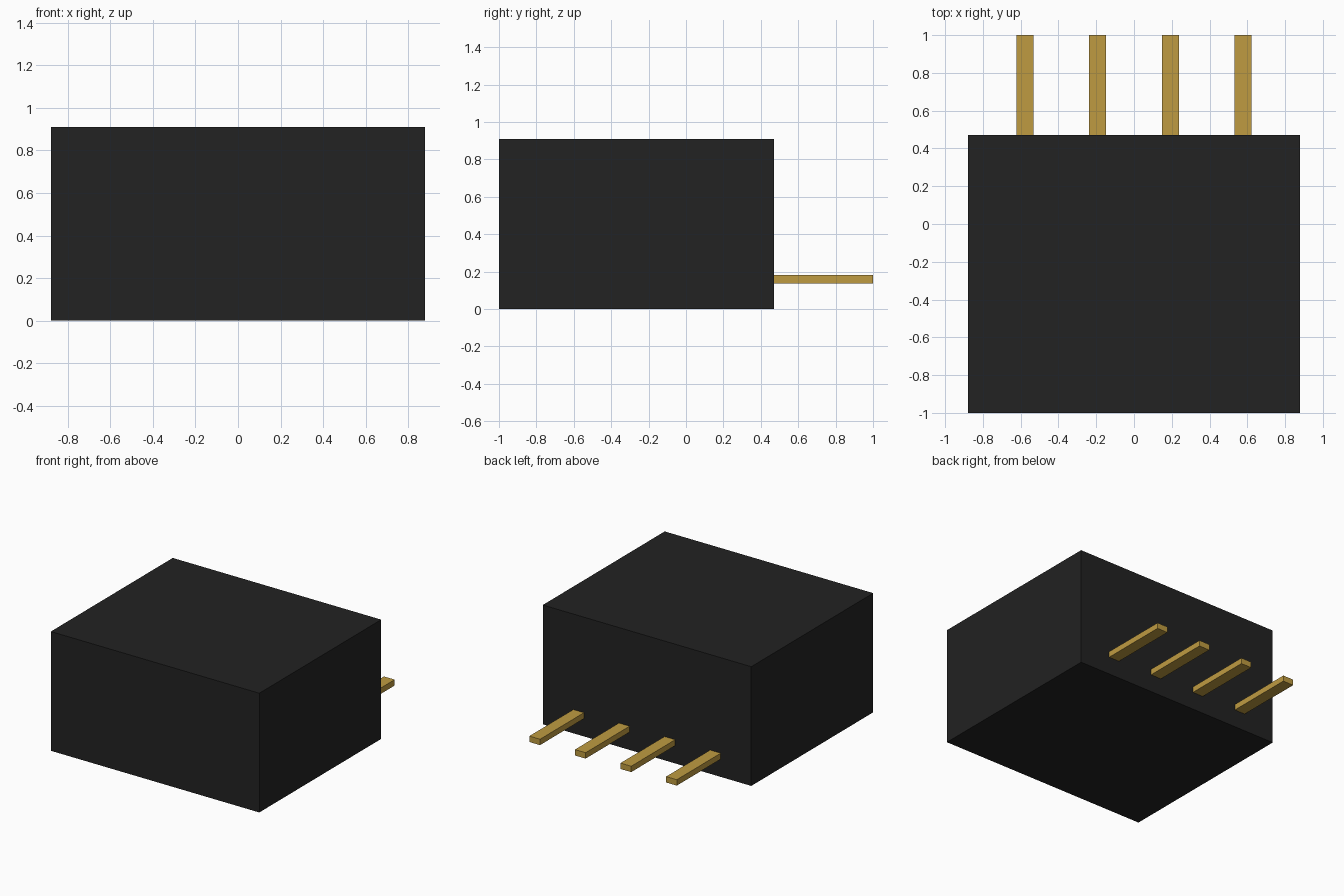
import bpy

# Remove the default cube
if "Cube" in bpy.data.objects:
    bpy.data.objects.remove(bpy.data.objects["Cube"], do_unlink=True)


def make_material(name, rgb):
    mat = bpy.data.materials.new(name)
    mat.use_nodes = True
    color = (*rgb, 1.0)
    mat.diffuse_color = color
    mat.node_tree.nodes["Principled BSDF"].inputs["Base Color"].default_value = color
    return mat


def make_box(name, low, high, mat):
    """Add a flat-shaded box spanning two opposite corners."""
    center = [(a + b) / 2 for a, b in zip(low, high)]
    bpy.ops.mesh.primitive_cube_add(size=1, location=center)
    obj = bpy.context.object
    obj.name = name
    obj.scale = [b - a for a, b in zip(low, high)]
    bpy.ops.object.transform_apply(location=False, rotation=False, scale=True)
    obj.data.materials.append(mat)
    return obj


black = make_material("black_plastic", (0.016, 0.016, 0.016))
gold = make_material("gold_metal", (0.52, 0.33, 0.053))

# Housing block
half_width, back = 0.88, 0.47
make_box("housing", (-half_width, -1, 0), (half_width, back, 0.91), black)

# Row of contact pins along the lower back
pin_count, pitch, pin_half = 4, 0.385, 0.045
for i in range(pin_count):
    x = (i - (pin_count - 1) / 2) * pitch
    make_box(f"pin_{i + 1}", (x - pin_half, back, 0.136),
             (x + pin_half, 1, 0.181), gold)
